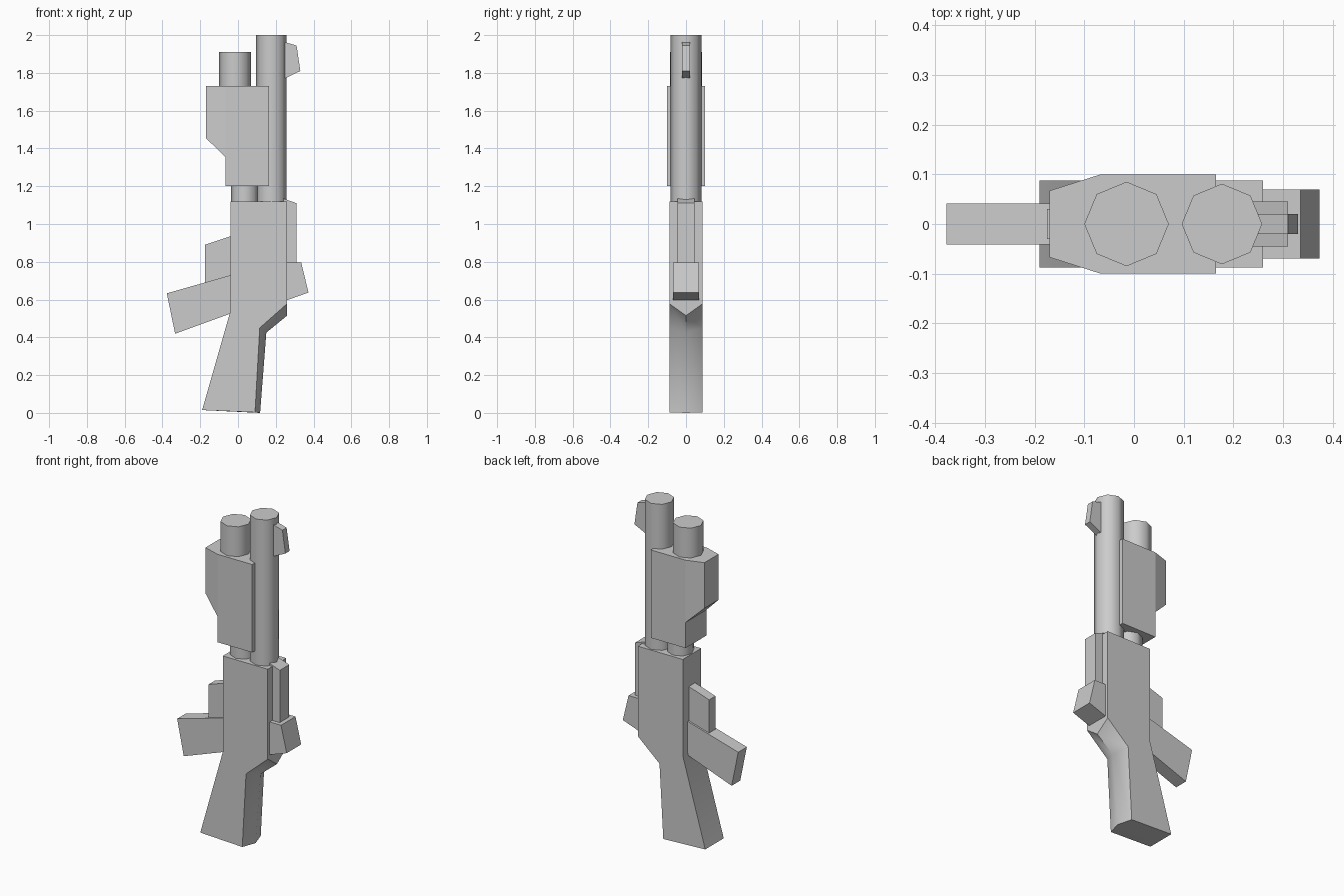
import bpy
import bmesh
import math
from mathutils import Vector

cube = bpy.data.objects.get("Cube")
if cube:
    bpy.data.objects.remove(cube, do_unlink=True)

GREY = (0.6, 0.6, 0.6, 1.0)
grey = bpy.data.materials.new("plain grey")
grey.use_nodes = True
grey.diffuse_color = GREY
grey.node_tree.nodes["Principled BSDF"].inputs["Base Color"].default_value = GREY


def finish(name, bm, smooth=False):
    bmesh.ops.recalc_face_normals(bm, faces=bm.faces)
    mesh = bpy.data.meshes.new(name)
    bm.to_mesh(mesh)
    bm.free()
    mesh.materials.append(grey)
    obj = bpy.data.objects.new(name, mesh)
    bpy.context.collection.objects.link(obj)
    if smooth:
        bpy.ops.object.select_all(action="DESELECT")
        obj.select_set(True)
        bpy.context.view_layer.objects.active = obj
        bpy.ops.object.shade_smooth_by_angle(angle=math.radians(50))
    return obj


def prism(profile, half):
    """Extrude an x-z profile to +-half in y; returns the bmesh and both outlines."""
    bm = bmesh.new()
    front, back = ([bm.verts.new((x, y, z)) for x, z in profile] for y in (-half, half))
    bm.faces.new(front)
    bm.faces.new(back)
    n = len(profile)
    for i in range(n):
        j = (i + 1) % n
        bm.faces.new((front[i], front[j], back[j], back[i]))
    return bm, front, back


def tube(name, x, radius, bottom, top):
    bm = bmesh.new()
    bmesh.ops.create_cone(bm, cap_ends=True, segments=8, radius1=radius,
                          radius2=radius, depth=top - bottom)
    bmesh.ops.translate(bm, verts=bm.verts, vec=(x, 0, (bottom + top) / 2))
    finish(name, bm, smooth=True)


# Receiver and stock, with a raised centre ridge along the rear underside
corner, bend, heel = (0.26, 0.578), (0.115, 0.45), (0.09, 0.003)
bm, _, _ = prism([(-0.04, 1.12), (0.26, 1.12), corner, bend, heel,
                  (-0.19, 0.015), (-0.04, 0.54)], 0.088)
bmesh.ops.bisect_plane(bm, geom=bm.verts[:] + bm.edges[:] + bm.faces[:],
                       plane_co=(0, 0, 0), plane_no=(0, 1, 0))
for (x, z), (rx, rz) in ((corner, (0.26, 0.515)), (bend, (0.15, 0.425)),
                         (heel, (0.117, 0))):
    for v in bm.verts:
        if (v.co - Vector((x, 0, z))).length < 0.001:
            v.co = (rx, 0, rz)
finish("receiver_and_stock", bm, smooth=True)

# Pump grip, narrowed towards its outer edge
bm, front, back = prism([(-0.17, 1.73), (-0.067, 1.73), (0.165, 1.73), (0.165, 1.2),
                         (-0.067, 1.2), (-0.067, 1.355), (-0.17, 1.455)], 0.1)
for side in (front, back):
    bmesh.ops.connect_verts(bm, verts=[side[1], side[5]])
    for v in (side[0], side[6]):
        v.co.y *= 0.67
finish("pump_grip", bm)

# Barrel and magazine tubes
tube("barrel", 0.177, 0.081, 1.1, 2.0)
tube("magazine_tube", -0.015, 0.085, 1.7, 1.91)
tube("lower_tube", 0.036, 0.073, 1.1, 1.25)

# Small solid parts: profile and half thickness
parts = {
    "front_sight": ([(0.24, 1.965), (0.31, 1.945), (0.33, 1.81), (0.24, 1.767)], 0.02),
    "top_rail": ([(0.24, 1.135), (0.31, 1.11), (0.31, 0.78), (0.24, 0.78)], 0.045),
    "rear_sight": ([(0.24, 0.795), (0.335, 0.795), (0.373, 0.637), (0.24, 0.59)], 0.069),
    "trigger_guard": ([(-0.175, 0.89), (0, 0.948), (0, 0.7), (-0.175, 0.68)], 0.03),
    "angled_handle": ([(-0.377, 0.633), (0, 0.74), (0, 0.54), (-0.333, 0.419)], 0.041),
}
for name, (profile, half) in parts.items():
    finish(name, prism(profile, half)[0])
